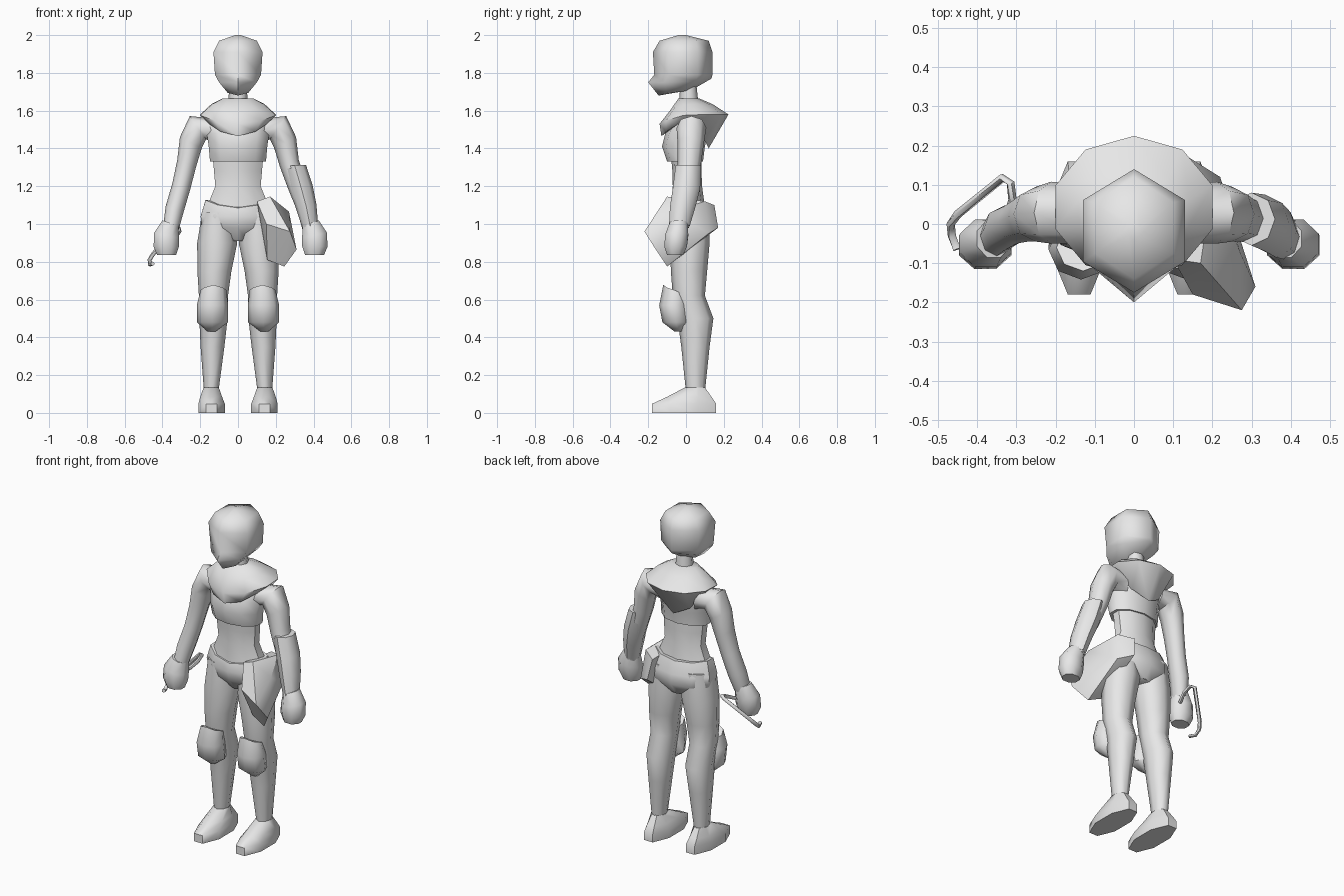
import bpy, bmesh
from math import sin, cos, pi, radians
from mathutils import Vector

cube = bpy.data.objects.get("Cube")
if cube:
    bpy.data.objects.remove(cube)

grey = bpy.data.materials.new("light_grey")
grey.use_nodes = True
grey.diffuse_color = (0.8, 0.8, 0.8, 1)
grey.node_tree.nodes["Principled BSDF"].inputs["Base Color"].default_value = (0.8, 0.8, 0.8, 1)


def finish(name, bm, angle=50):
    bmesh.ops.recalc_face_normals(bm, faces=bm.faces)
    mesh = bpy.data.meshes.new(name)
    bm.to_mesh(mesh)
    bm.free()
    mesh.materials.append(grey)
    obj = bpy.data.objects.new(name, mesh)
    bpy.context.collection.objects.link(obj)
    bpy.ops.object.select_all(action='DESELECT')
    obj.select_set(True)
    bpy.context.view_layer.objects.active = obj
    bpy.ops.object.shade_smooth_by_angle(angle=radians(angle))


def ring(x, z, hw, yf, yb, tilt=0, zf=None, zb=None, n=8, flat=False):
    """Cross-section from half width, front and back y; may tilt or dip at front/back."""
    start = pi / 2 + (pi / n if flat else 0)
    angles = [start + 2 * pi * i / n for i in range(n)]
    mc = max(abs(cos(a)) for a in angles)
    ms = max(abs(sin(a)) for a in angles)
    t = radians(tilt)
    points = []
    for a in angles:
        c, s = cos(a) / mc, sin(a) / ms
        end = zb if s > 0 else zf
        dz = 0 if end is None else (end - z) * s * s
        points.append(Vector((x + hw * c * cos(t),
                              (yf + yb) / 2 + (yb - yf) / 2 * s,
                              z + hw * c * sin(t) + dz)))
    return points


def loft(name, rings, side=1, angle=50, shift=0):
    bm = bmesh.new()
    loops = [[bm.verts.new(((p.x + shift) * side, p.y, p.z)) for p in r] for r in rings]
    for a, b in zip(loops, loops[1:]):
        for i in range(len(a)):
            j = (i + 1) % len(a)
            bm.faces.new((a[i], a[j], b[j], b[i]))
    bm.faces.new(loops[0])
    bm.faces.new(loops[-1])
    finish(name, bm, angle)


# Head and neck
loft("head", [
    ring(0, 2.0, .015, -.04, 0, n=6),
    ring(0, 1.97, .1, -.14, .12, n=6),
    ring(0, 1.91, .13, -.175, .14, n=6),
    ring(0, 1.79, .122, -.168, .14, n=6),
    ring(0, 1.75, .1, -.2, .135, n=6, zb=1.77),
    ring(0, 1.7, .055, -.145, .04, n=6, zf=1.68, zb=1.715)], angle=65)
loft("neck", [ring(0, 1.74, .045, -.03, .055), ring(0, 1.6, .055, -.04, .07)])

# Draped hood around the shoulders
loft("hood", [
    ring(0, 1.665, .08, -.04, .07, n=10),
    ring(0, 1.635, .14, -.085, .14, n=10, zf=1.6),
    ring(0, 1.58, .2, -.14, .225, n=10, zf=1.53),
    ring(0, 1.535, .15, -.13, .12, n=10, zf=1.465, zb=1.4)], angle=60)

# Torso
loft("chest_top", [
    ring(0, 1.6, .1, -.04, .09, n=10),
    ring(0, 1.55, .175, -.07, .11, n=10),
    ring(0, 1.48, .165, -.11, .115, n=10),
    ring(0, 1.41, .155, -.127, .1, n=10),
    ring(0, 1.33, .148, -.1, .09, n=10)])
loft("waist", [
    ring(0, 1.37, .135, -.08, .08, n=10),
    ring(0, 1.28, .127, -.072, .082, n=10),
    ring(0, 1.2, .12, -.07, .085, n=10),
    ring(0, 1.09, .165, -.078, .1, n=10)])
loft("pelvis", [
    ring(0, 1.13, .172, -.084, .11, n=10, zf=1.085, zb=1.11),
    ring(0, 1.04, .198, -.1, .14, n=10),
    ring(0, .98, .19, -.085, .145, n=10),
    ring(0, .91, .08, -.03, .1, n=10)])

# Legs, knee pads and shoes
for side, label in ((1, "left"), (-1, "right")):
    loft(label + "_leg", [
        ring(.105, 1.06, .085, -.08, .12),
        ring(.11, .9, .106, -.085, .125),
        ring(.125, .75, .09, -.08, .112),
        ring(.13, .62, .077, -.07, .1),
        ring(.13, .5, .075, -.045, .145),
        ring(.135, .35, .063, -.025, .125),
        ring(.142, .11, .038, 0, .1)], side, 60)
    loft(label + "_knee_pad", [
        ring(.13, .65, .068, -.12, 0, zf=.678, zb=.61),
        ring(.135, .57, .083, -.142, .01),
        ring(.135, .48, .083, -.125, .02),
        ring(.14, .43, .02, -.06, -.02)], side)
    loft(label + "_shoe", [
        ring(.142, .135, .04, -.005, .1, flat=True),
        ring(.142, .085, .058, -.1, .135, flat=True),
        ring(.14, .048, .07, -.18, .16, flat=True),
        ring(.14, 0, .07, -.18, .16, flat=True)], side)

# Arms and fists; the left forearm swings slightly further out
for side, label, out in ((1, "left", .027), (-1, "right", 0)):
    loft(label + "_arm", [
        ring(.12, 1.49, .07, -.05, .1, 80),
        ring(.212, 1.51, .075, -.05, .108, 55),
        ring(.25, 1.43, .065, -.045, .095, 28),
        ring(.272, 1.32, .053, -.045, .08, 20),
        ring(.3 + out / 2, 1.2, .05, -.05, .06, 18),
        ring(.335 + out, 1.08, .05, -.07, .045, 15),
        ring(.355 + out, .98, .042, -.085, .015, 15)], side, 60)
    loft(label + "_fist", [
        ring(.358, 1.005, .045, -.085, .01, 18, flat=True),
        ring(.378, .94, .067, -.11, .012, 12, flat=True),
        ring(.38, .88, .067, -.115, .005, 0, flat=True),
        ring(.378, .835, .05, -.1, -.015, 0, flat=True)], side, shift=out)
loft("left_gauntlet", [
    ring(.3, 1.31, .06, -.055, .08, 3),
    ring(.335, 1.19, .062, -.07, .075, 12),
    ring(.362, 1.09, .055, -.085, .05, 15),
    ring(.382, .99, .043, -.09, .02, 15)])

# Cloth pouch flaring over the left hip
bm = bmesh.new()
for p in ((.1, -.09, 1.12), (.17, -.1, 1.145), (.27, -.07, 1.065),
          (.15, -.18, 1.0), (.275, -.22, .96), (.31, -.16, .865),
          (.245, -.1, .775), (.155, -.08, .81), (.14, .17, .98),
          (.12, .15, 1.1), (.2, .1, 1.12), (.22, .12, .95)):
    bm.verts.new(p)
bmesh.ops.convex_hull(bm, input=bm.verts)
finish("hip_pouch", bm, 40)

# Bent metal hook held in the right hand
path = [(-.33, .0, .93), (-.31, .06, .96), (-.315, .105, .98), (-.335, .118, .975),
        (-.45, .025, .84), (-.468, 0, .81), (-.465, -.03, .785), (-.452, -.065, .79)]
bm = bmesh.new()
loops = []
pts = [Vector(p) for p in path]
for i, p in enumerate(pts):
    d = (pts[min(i + 1, len(pts) - 1)] - pts[max(i - 1, 0)]).normalized()
    u = d.cross(Vector((1, 1, 0))).normalized()
    v = d.cross(u)
    loops.append([bm.verts.new(p + .011 * (u * cos(k * pi / 3) + v * sin(k * pi / 3)))
                  for k in range(6)])
for a, b in zip(loops, loops[1:]):
    for i in range(6):
        j = (i + 1) % 6
        bm.faces.new((a[i], a[j], b[j], b[i]))
bm.faces.new(loops[0])
bm.faces.new(loops[-1])
finish("hand_hook", bm, 60)
